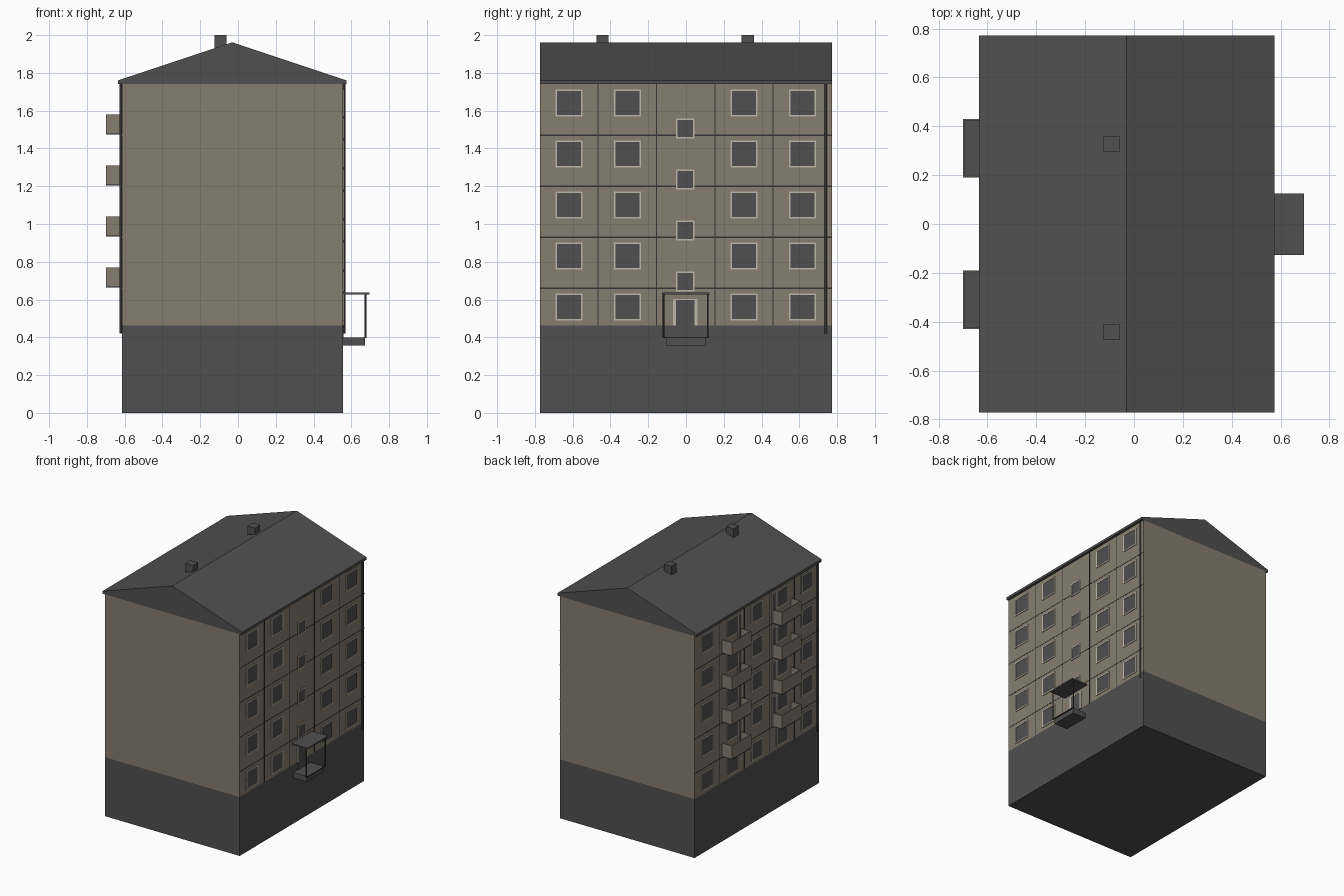
import bpy
import bmesh
from mathutils import Matrix, Vector

cube = bpy.data.objects.get("Cube")
if cube:
    bpy.data.objects.remove(cube, do_unlink=True)


def material(name, rgb):
    m = bpy.data.materials.new(name)
    m.use_nodes = True
    m.diffuse_color = (*rgb, 1)
    m.node_tree.nodes["Principled BSDF"].inputs["Base Color"].default_value = (*rgb, 1)
    return m


GREY = material("dark grey", (0.08, 0.08, 0.08))
BEIGE = material("beige plaster", (0.24, 0.205, 0.16))
FRAME = material("pale frame", (0.52, 0.48, 0.40))
METAL = material("dark metal", (0.035, 0.035, 0.035))


def finish(name, bm, mat):
    bmesh.ops.recalc_face_normals(bm, faces=bm.faces)
    mesh = bpy.data.meshes.new(name)
    bm.to_mesh(mesh)
    bm.free()
    mesh.materials.append(mat)
    obj = bpy.data.objects.new(name, mesh)
    bpy.context.collection.objects.link(obj)
    return obj


def boxes(name, mat, spans):
    """One object made of boxes given as (x0, x1, y0, y1, z0, z1)."""
    bm = bmesh.new()
    for x0, x1, y0, y1, z0, z1 in spans:
        centre = Vector((x0 + x1, y0 + y1, z0 + z1)) / 2
        size = Matrix.Diagonal((abs(x1 - x0), abs(y1 - y0), abs(z1 - z0), 1))
        bmesh.ops.create_cube(bm, size=1, matrix=Matrix.Translation(centre) @ size)
    return finish(name, bm, mat)


def rods(name, mat, radius, spans):
    """Upright rods given as (x, y, z0, z1)."""
    bm = bmesh.new()
    for x, y, z0, z1 in spans:
        bmesh.ops.create_cone(bm, cap_ends=True, segments=8, radius1=radius, radius2=radius,
                              depth=z1 - z0, matrix=Matrix.Translation((x, y, (z0 + z1) / 2)))
    obj = finish(name, bm, mat)
    for p in obj.data.polygons:
        p.use_smooth = abs(p.normal.z) < 0.5


LEFT, RIGHT, END = 0.555, -0.615, 0.772
BASE, EAVES = 0.462, 1.74
FLOOR = 0.27
floors = [0.56 + FLOOR * i for i in range(5)]

# Body
boxes("basement", GREY, [(RIGHT, LEFT, -END, END, 0, BASE)])
boxes("walls", BEIGE, [(RIGHT, LEFT, -END, END, BASE, EAVES)])

# Roof prism with a shallow eave edge
bm = bmesh.new()
profile = [(-0.635, EAVES), (0.575, EAVES), (0.575, 1.76), (-0.03, 1.962), (-0.635, 1.76)]
gable = bm.faces.new([bm.verts.new((x, -END, z)) for x, z in profile])
ext = bmesh.ops.extrude_face_region(bm, geom=[gable], use_keep_orig=True)
bmesh.ops.translate(bm, vec=(0, 2 * END, 0),
                    verts=[v for v in ext["geom"] if isinstance(v, bmesh.types.BMVert)])
finish("roof", bm, GREY)
boxes("chimneys", GREY, [(-0.125, -0.06, y, y + 0.065, 1.88, 2.0) for y in (-0.475, 0.295)])


def on_wall(side, depth, y0, y1, z0, z1):
    """Plate lying on the left (+1) or right (-1) wall."""
    wall = LEFT if side > 0 else RIGHT
    return (wall, wall + side * depth, y0, y1, z0, z1)


def frame(side, y, z, w, h, t=0.008):
    """Four strips round an opening centred on y, z."""
    y0, y1, z0, z1 = y - w / 2, y + w / 2, z - h / 2, z + h / 2
    return [on_wall(side, 0.005, *s) for s in (
        (y0, y1, z0, z0 + t), (y0, y1, z1 - t, z1),
        (y0, y0 + t, z0 + t, z1 - t), (y1 - t, y1, z0 + t, z1 - t))]


# Panel joints on both long walls
joints = []
for side in (1, -1):
    for i in range(4):
        z = 0.66 + FLOOR * i
        joints.append(on_wall(side, 0.001, -END, END, z - 0.003, z + 0.003))
    for y in (-0.466, -0.157, 0.154, 0.46):
        joints.append(on_wall(side, 0.0014, y - 0.003, y + 0.003, BASE, EAVES))
boxes("panel_joints", METAL, joints)

# Windows: (side, y, z, width, height)
windows = [(side, y, z, 0.144, 0.142) for side in (1, -1)
           for y in (-0.62, -0.31, 0.307, 0.616) for z in floors]
windows += [(-1, 0, z, 0.144, 0.142) for z in floors]
windows += [(1, -0.004, 0.695 + FLOOR * i, 0.1, 0.106) for i in range(4)]
# Balcony doors beside the windows
windows += [(-1, s * 0.212, z - 0.04, 0.05, 0.222) for s in (1, -1) for z in floors[1:]]

frames, panes = [], []
for side, y, z, w, h in windows:
    frames += frame(side, y, z, w, h)
    panes.append(on_wall(side, 0.0025, y - w / 2, y + w / 2, z - h / 2, z + h / 2))
boxes("window_frames", FRAME, frames)
boxes("window_panes", GREY, panes)

# Balconies: open trays of three parapets on a slab
parapets, slabs = [], []
OUT, T = -0.70, 0.007
for s in (1, -1):
    a, b = sorted((s * 0.19, s * 0.43))
    for i in range(4):
        z = 0.663 + FLOOR * i
        slabs.append((OUT, RIGHT, a, b, z, z + 0.01))
        z0, z1 = z + 0.01, z + 0.108
        parapets += [(OUT, OUT + T, a, b, z0, z1),
                     (OUT + T, RIGHT, a, a + T, z0, z1),
                     (OUT + T, RIGHT, b - T, b, z0, z1)]
boxes("balcony_slabs", GREY, slabs)
boxes("balcony_parapets", BEIGE, parapets)

# Entrance: door, platform, canopy and posts
boxes("door", GREY, [on_wall(1, 0.003, -0.052, 0.045, 0.40, 0.60)])
boxes("door_frame", FRAME, [on_wall(1, 0.005, -0.068, -0.052, BASE, 0.603),
                            on_wall(1, 0.005, 0.045, 0.061, BASE, 0.603),
                            on_wall(1, 0.005, -0.052, 0.045, 0.597, 0.603)])
boxes("entrance_platform", GREY, [(LEFT, 0.673, -0.105, 0.105, 0.358, 0.40)])
boxes("entrance_canopy", GREY, [(LEFT, 0.695, -0.127, 0.125, 0.627, 0.638)])
rods("canopy_posts", METAL, 0.005, [(0.676, y, 0.40, 0.63) for y in (-0.119, 0.115)])
boxes("platform_rail", METAL, [(0.672, 0.68, -0.119, 0.115, 0.396, 0.402)])

# Drainpipes at opposite corners
rods("drainpipes", METAL, 0.007, [(LEFT + 0.006, 0.74, 0.42, EAVES),
                                  (RIGHT - 0.006, -0.74, 0.42, EAVES)])
